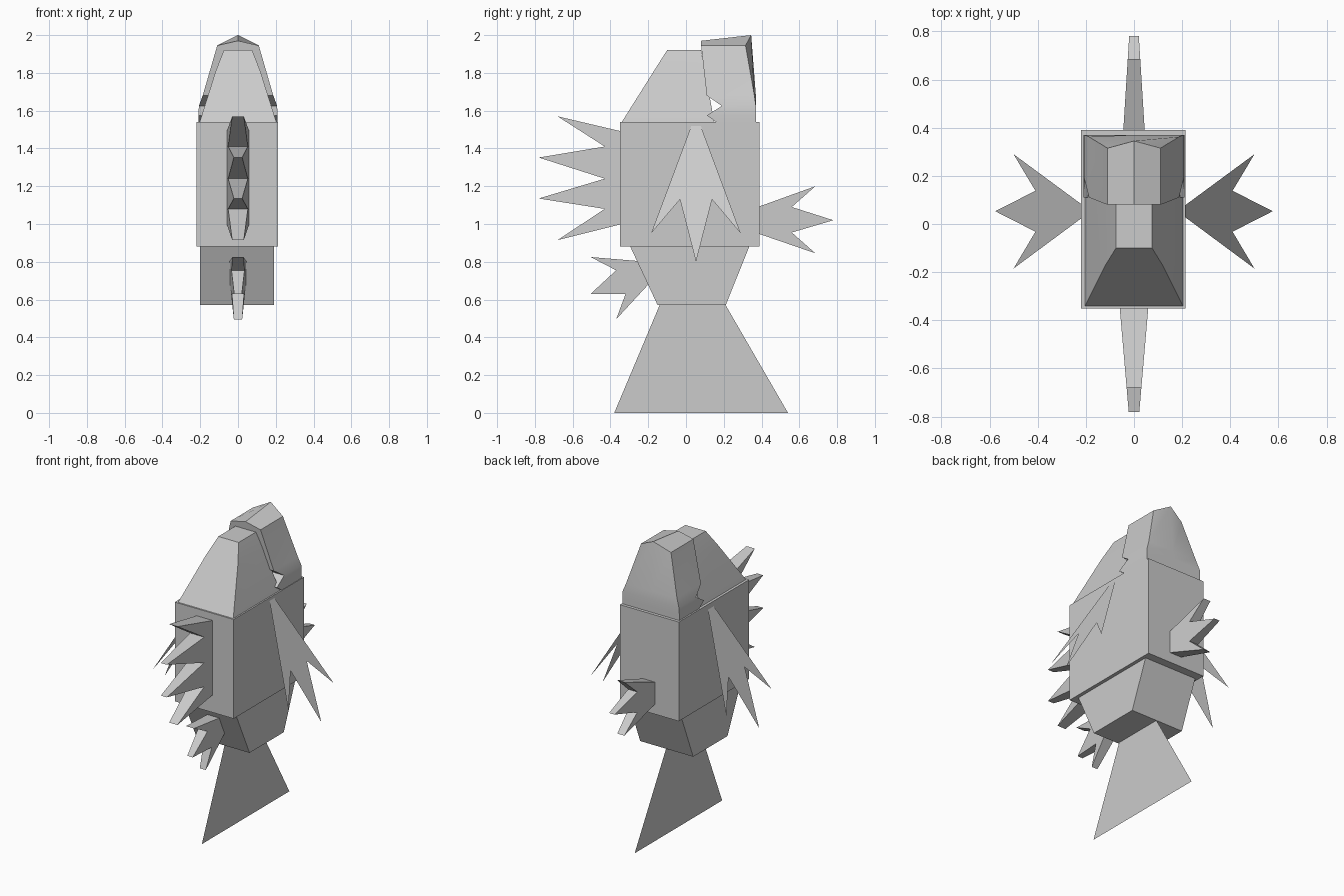
import bpy
import math

cube = bpy.data.objects.get("Cube")
if cube:
    bpy.data.objects.remove(cube, do_unlink=True)

grey = bpy.data.materials.new("plain grey")
grey.use_nodes = True
colour = (0.6, 0.6, 0.6, 1)
grey.diffuse_color = colour
grey.node_tree.nodes["Principled BSDF"].inputs["Base Color"].default_value = colour


def build(name, verts, faces, smooth=False):
    mesh = bpy.data.meshes.new(name)
    mesh.from_pydata(verts, [], faces)
    mesh.materials.append(grey)
    obj = bpy.data.objects.new(name, mesh)
    bpy.context.collection.objects.link(obj)
    bpy.ops.object.select_all(action='DESELECT')
    obj.select_set(True)
    bpy.context.view_layer.objects.active = obj
    # Consistent outward normals
    bpy.ops.object.mode_set(mode='EDIT')
    bpy.ops.mesh.select_all(action='SELECT')
    bpy.ops.mesh.normals_make_consistent(inside=False)
    bpy.ops.object.mode_set(mode='OBJECT')
    if smooth:
        bpy.ops.object.shade_smooth_by_angle(angle=math.radians(30))
    return obj


def loft(name, rings, top_cap=None, smooth=False):
    n = len(rings[0])
    verts = [p for ring in rings for p in ring]
    faces = [tuple(range(n))]
    for r in range(len(rings) - 1):
        for i in range(n):
            a, b = r * n + i, r * n + (i + 1) % n
            faces.append((a, b, b + n, a + n))
    last = (len(rings) - 1) * n
    for cap in top_cap or [range(n)]:
        faces.append(tuple(last + i for i in cap))
    return build(name, verts, faces, smooth)


def rect(x0, x1, y0, y1, z):
    return [(x0, y0, z), (x1, y0, z), (x1, y1, z), (x0, y1, z)]


def spiny_fin(name, outline, direction, root, tip):
    """Spiked slab in the y-z plane, thinning along the given direction."""
    dots = [y * direction[0] + z * direction[1] for y, z in outline]
    low, high = min(dots), max(dots)
    rings = []
    for side in (-1, 1):
        rings.append([(side * (root + (tip - root) * (d - low) / (high - low)), y, z)
                      for (y, z), d in zip(outline, dots)])
    loft(name, rings)


# Body
loft("body", [rect(-0.22, 0.213, -0.35, 0.39, z) for z in (0.88, 1.54)])
loft("tail_base", [rect(-0.2, 0.19, -0.15, 0.21, 0.57),
                   rect(-0.2, 0.19, -0.295, 0.335, 0.88)])

# Flat tail fin
build("tail_fin", [(0, -0.38, 0), (0, 0.54, 0), (0, 0.21, 0.57), (0, -0.14, 0.57)],
      [(0, 1, 2, 3)])

# Lower jaw at the front
loft("lower_jaw", [rect(-w, w, y0, y1, z) for w, y0, y1, z in (
    (0.203, -0.34, 0.15, 1.54), (0.118, -0.17, 0.1, 1.81), (0.075, -0.1, 0.08, 1.92))],
    smooth=True)

# Upper jaw at the back, with a toothed mouth edge and ridged top
jaw = [[(-w, y0, z), (0, y0, z0), (w, y0, z), (w, y1, z), (0, yc, z1), (-w, y1, z)]
       for w, y0, y1, yc, z, z0, z1 in (
           (0.21, 0.16, 0.37, 0.37, 1.54, 1.54, 1.54),
           (0.21, 0.11, 0.37, 0.37, 1.575, 1.575, 1.575),
           (0.207, 0.19, 0.37, 0.37, 1.625, 1.625, 1.625),
           (0.187, 0.11, 0.362, 0.37, 1.68, 1.68, 1.68),
           (0.11, 0.08, 0.315, 0.345, 1.945, 1.97, 2.0))]
loft("upper_jaw", jaw, [(0, 1, 4, 5), (1, 2, 3, 4)], smooth=True)

# Spiked fins along the front and back
spiny_fin("front_fin", [
    (-0.34, 1.49), (-0.68, 1.57), (-0.43, 1.41), (-0.78, 1.352), (-0.43, 1.24),
    (-0.78, 1.135), (-0.43, 1.08), (-0.68, 0.915), (-0.34, 1.0)], (-1, 0), 0.06, 0.022)
spiny_fin("lower_fin", [
    (-0.24, 0.803), (-0.505, 0.825), (-0.37, 0.755), (-0.505, 0.63),
    (-0.32, 0.63), (-0.37, 0.495), (-0.19, 0.69)], (-0.8, -0.6), 0.045, 0.02)
spiny_fin("back_fin", [
    (0.38, 1.09), (0.685, 1.2), (0.56, 1.09), (0.78, 1.02),
    (0.56, 0.955), (0.685, 0.845), (0.38, 0.95)], (1, 0), 0.045, 0.02)

# Flat side fins slanting away from the body
side_outline = [(0.03, 1.525), (-0.185, 0.95), (-0.032, 1.13), (0.053, 0.8),
                (0.138, 1.13), (0.29, 0.95), (0.076, 1.525)]
for name, side in (("left_fin", 1), ("right_fin", -1)):
    build(name, [(side * (0.21 + 0.505 * (1.525 - z)), y, z) for y, z in side_outline],
          [range(len(side_outline))])
